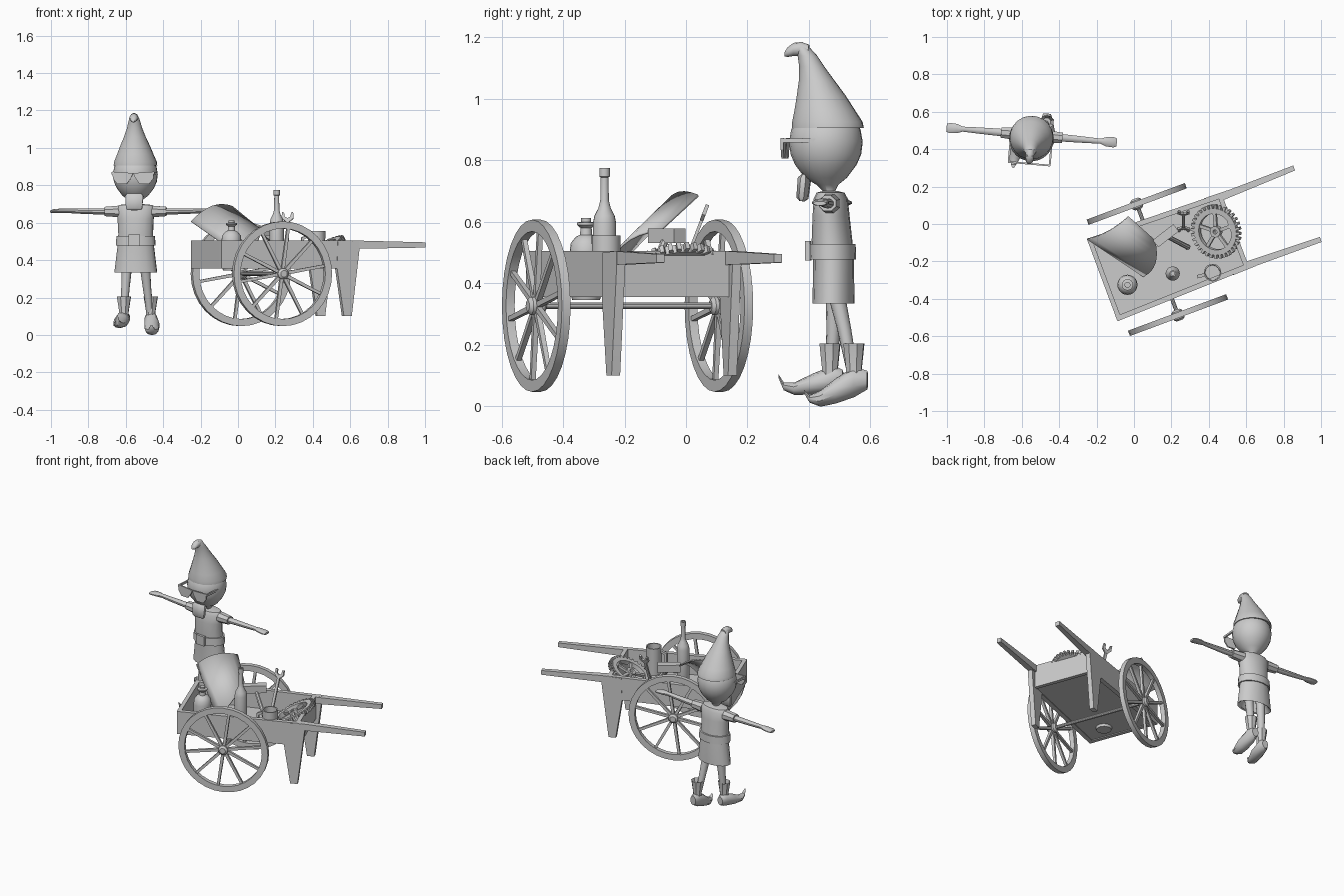
import bpy, bmesh, math
from mathutils import Matrix, Vector

T = Matrix.Translation
def R(deg, ax): return Matrix.Rotation(math.radians(deg), 4, ax)

grey = bpy.data.materials.new("plain grey")
grey.diffuse_color = (0.6, 0.6, 0.6, 1)
CART = T((0.125, -0.19, 0)) @ R(20.4, 'Z')
GNOME = T((-0.547, 0.475, 0)) @ R(-5, 'Z')
I = Matrix.Identity(4)

def finish(name, bm, M=I, smooth=32):
    bmesh.ops.remove_doubles(bm, verts=bm.verts, dist=1e-5)
    bmesh.ops.recalc_face_normals(bm, faces=bm.faces)
    bm.transform(M)
    me = bpy.data.meshes.new(name)
    bm.to_mesh(me)
    bm.free()
    me.materials.append(grey)
    me.shade_smooth()
    me.set_sharp_from_angle(angle=math.radians(smooth))
    ob = bpy.data.objects.new(name, me)
    bpy.context.collection.objects.link(ob)
    return ob

def skin(bm, rings, caps=True, loop=False):
    vs = [[bm.verts.new(p) for p in r] for r in rings]
    n = len(vs[0])
    for a, b in zip(vs, vs[1:] + ([vs[0]] if loop else [])):
        for i in range(n):
            j = (i + 1) % n
            bm.faces.new((a[i], a[j], b[j], b[i]))
    if caps and not loop:
        bm.faces.new(vs[0])
        bm.faces.new(vs[-1])

def loft(name, rings, axis='Z', n=12, M=I, smooth=40):
    """Elliptical rings (x, y, z, half width a, half width b) across an axis."""
    bm = bmesh.new()
    out = []
    for x, y, z, a, b in rings:
        ring = []
        for i in range(n):
            t = 2 * math.pi * (i + 0.5) / n
            c, s = a * math.cos(t), b * math.sin(t)
            d = {'Z': (c, s, 0), 'X': (0, c, s), 'Y': (c, 0, s)}[axis]
            ring.append((x + d[0], y + d[1], z + d[2]))
        out.append(ring)
    skin(bm, out)
    return finish(name, bm, M, smooth)

def lathe(name, prof, n=20, M=I, loop=False):
    bm = bmesh.new()
    skin(bm, [[(r * math.cos(2 * math.pi * i / n), r * math.sin(2 * math.pi * i / n), z)
               for i in range(n)] for r, z in prof], loop=loop)
    return finish(name, bm, M)

def prism(name, pts, y0, y1, M=I):
    """Profile in x, z pushed along y."""
    bm = bmesh.new()
    skin(bm, [[(x, y, z) for x, z in pts] for y in (y0, y1)])
    return finish(name, bm, M)

def box(name, lo, hi, M=I):
    return prism(name, [(lo[0], lo[2]), (hi[0], lo[2]), (hi[0], hi[2]), (lo[0], hi[2])], lo[1], hi[1], M)

def rod(name, p, q, r1, r2, n=10, M=I):
    p, q = Vector(p), Vector(q)
    d = q - p
    bm = bmesh.new()
    bmesh.ops.create_cone(bm, cap_ends=True, segments=n, radius1=r1, radius2=r2, depth=d.length)
    L = T((p + q) / 2) @ d.to_track_quat('Z', 'Y').to_matrix().to_4x4()
    return finish(name, bm, M @ L @ (R(45, 'Z') if n == 4 else I))

# --- cart body ---
for s in (-1, 1):
    side = CART @ T((-0.315, s * 0.235, 0)) @ R(-1.5 * s, 'Z') @ T((0.315, 0, 0))
    prism("side_board", [(-0.315, 0.355), (0.445, 0.355), (0.445, 0.505), (-0.315, 0.505)], 0, -s * 0.028, side)
    prism("cart_leg", [(0.35, 0.36), (0.355, 0.50), (0.48, 0.505), (0.48, 0.46), (0.435, 0.10), (0.39, 0.10)],
          s * 0.002, -s * 0.028, side)
    bm = bmesh.new()
    skin(bm, [[(u, s * a, z0), (u, s * b, z0), (u, s * b, z1), (u, s * a, z1)] for u, a, b, z0, z1 in
              ((0.44, 0.215, 0.175, 0.46, 0.505), (0.856, 0.218, 0.19, 0.467, 0.495))])
    finish("handle", bm, CART)
box("front_board", (-0.315, -0.234, 0.355), (-0.29, 0.234, 0.505), CART)
box("rear_board", (0.42, -0.215, 0.355), (0.445, 0.215, 0.505), CART)
prism("cart_floor", [(-0.30, 0.36), (0.43, 0.36), (0.43, 0.378), (-0.30, 0.378)], -0.212, 0.212, CART)

# --- wheels and axle ---
rod("axle", (0, -0.34, 0.327), (0, 0.34, 0.327), 0.011, 0.011, 10, CART)
for s in (-1, 1):
    W = CART @ T((0, s * 0.317, 0.327)) @ R(90, 'X')
    lathe("wheel_rim", [(0.28, -0.015), (0.28, 0.015), (0.242, 0.015), (0.242, -0.015)], 32, W, True)
    lathe("wheel_hub", [(0.018, -0.03), (0.03, -0.02), (0.03, 0.02), (0.018, 0.03)], 14, W)
    for k in range(10):
        rod("spoke", (0.02, 0, 0), (0.25, 0, 0), 0.013, 0.011, 4, W @ R(36 * k + 10, 'Z'))

# --- gear resting on the rear board ---
G = CART @ T((0.347, 0.031, 0.455)) @ R(-28, 'Y')
lathe("gear_ring", [(0.127, -0.014), (0.127, 0.014), (0.098, 0.014), (0.098, -0.014)], 32, G, True)
lathe("gear_hub", [(0.03, -0.016), (0.03, 0.016), (0.012, 0.016), (0.012, -0.016)], 14, G, True)
for k in range(32):
    box("gear_tooth", (0.122, -0.007, -0.012), (0.146, 0.007, 0.012), G @ R(11.25 * k, 'Z'))
for k in range(5):
    box("gear_spoke", (0.025, -0.009, -0.008), (0.104, 0.009, 0.008), G @ R(72 * k, 'Z'))

# --- curved sheet leaning in the cart ---
P = [Vector(p) for p in ((-0.25, -0.08, 0.605), (-0.03, 0.04, 0.685), (0.05, -0.28, 0.395), (0.11, -0.085, 0.57))]
bulge = (Vector((0, -0.02, 0.042)), Vector((0.035, -0.025, 0.042)))
bm = bmesh.new()
rows = []
for e in (0, 1):
    rows.append([bm.verts.new(P[2 * e].lerp(P[2 * e + 1], i / 8) + bulge[e] * (1 - (i / 4 - 1) ** 2))
                 for i in range(9)])
for i in range(8):
    bm.faces.new((rows[0][i], rows[0][i + 1], rows[1][i + 1], rows[1][i]))
sheet = finish("curved_sheet", bm)
mod = sheet.modifiers.new("thickness", 'SOLIDIFY')
mod.thickness = 0.008
mod.offset = 0

# --- bottle, flask, mug ---
lathe("bottle", [(0.035, 0.378), (0.038, 0.39), (0.038, 0.595), (0.033, 0.62), (0.02, 0.645), (0.014, 0.67),
                 (0.013, 0.745), (0.017, 0.747), (0.017, 0.776), (0.010, 0.776), (0.010, 0.75)], 20,
      T((0.207, -0.265, 0)))
lathe("flask", [(0.045, 0.345), (0.053, 0.37), (0.054, 0.50), (0.050, 0.53), (0.035, 0.55), (0.02, 0.558),
                (0.018, 0.58), (0.03, 0.59), (0.03, 0.598), (0.016, 0.60), (0.016, 0.612)], 20, T((-0.035, -0.325, 0)))
MUG = T((0.42, -0.26, 0)) @ R(195, 'Z')
lathe("mug", [(0.045, 0.378), (0.047, 0.555), (0.040, 0.555), (0.038, 0.395)], 20, MUG)
prism("mug_handle", [(0.04, 0.41), (0.085, 0.43), (0.085, 0.52), (0.04, 0.54), (0.04, 0.525),
                     (0.072, 0.51), (0.072, 0.44), (0.04, 0.425)], -0.009, 0.009, MUG)

# --- hammer and wrench ---
rod("hammer_head", (0.115, -0.105, 0.555), (0.225, -0.02, 0.555), 0.034, 0.034, 4)
rod("hammer_handle", (0.165, -0.06, 0.56), (0.29, -0.125, 0.40), 0.012, 0.014, 8)
WR = T((0.265, 0.02, 0.525)) @ R(-21, 'X')
box("wrench_shaft", (-0.009, -0.005, -0.12), (0.009, 0.005, 0.09), WR)
for s in (-1, 1):
    J = WR @ T((0, 0, s * 0.085 - (0.02 if s < 0 else 0))) @ R(0 if s > 0 else 180, 'Y')
    prism("wrench_jaw", [(-0.01, 0), (0.01, 0), (0.032, 0.02), (0.03, 0.055), (0.018, 0.05), (0.016, 0.028),
                         (0, 0.02), (-0.016, 0.028), (-0.018, 0.05), (-0.03, 0.055), (-0.032, 0.02)],
          -0.006, 0.006, J)

# --- gnome head, hat, beard, glasses ---
loft("head", [(0, -0.02 - d, z, r, r) for d, z, r in
              ((-0.01, 0.66, 0.022), (-0.01, 0.70, 0.02), (-0.005, 0.72, 0.035), (0, 0.743, 0.068), (0, 0.785, 0.1),
               (0, 0.82, 0.115), (0, 0.86, 0.12), (0, 0.90, 0.113), (0, 0.94, 0.09))], n=24, M=GNOME)
loft("hat", [(0, y, z, r, r) for y, z, r in
             ((-0.015, 0.91, 0.105), (-0.013, 0.905, 0.117), (-0.015, 0.925, 0.115), (-0.024, 0.965, 0.098),
              (-0.035, 1.01, 0.08), (-0.05, 1.06, 0.058), (-0.066, 1.105, 0.041), (-0.08, 1.14, 0.032),
              (-0.095, 1.165, 0.024), (-0.11, 1.182, 0.012))], n=20, M=GNOME)
loft("hat_tip", [(0, -0.075, 1.155, 0.022, 0.022), (0, -0.10, 1.163, 0.023, 0.023), (0, -0.125, 1.161, 0.022, 0.022),
                 (0, -0.145, 1.152, 0.018, 0.016), (0, -0.155, 1.145, 0.008, 0.007)], 'Y', M=GNOME)
BEARD = GNOME @ T((0, -0.093, 0.712)) @ R(-6, 'X')
loft("beard", [(0, 0, -0.045, 0.04, 0.008), (0, 0, -0.035, 0.047, 0.02), (0, 0, 0.03, 0.052, 0.022),
               (0, 0, 0.043, 0.042, 0.01)], n=8, M=BEARD)
for s in (-1, 1):
    prism("lens", [(0, 0.865), (s * 0.112, 0.873), (s * 0.108, 0.835), (s * 0.085, 0.806),
                   (s * 0.035, 0.806), (s * 0.012, 0.838)], -0.158, -0.149, GNOME)
    box("glasses_arm", (s * 0.105, -0.155, 0.858), (s * 0.115, -0.03, 0.871), GNOME)

# --- gnome tunic, belt ---
loft("tunic", [(0, y, z, a, b) for y, z, a, b in
               ((0.005, 0.42, 0.06, 0.04), (0.005, 0.34, 0.105, 0.06), (0.005, 0.335, 0.116, 0.068),
                (0.005, 0.48, 0.098, 0.066), (0, 0.54, 0.094, 0.066), (-0.003, 0.62, 0.098, 0.06),
                (-0.004, 0.675, 0.106, 0.055), (-0.005, 0.695, 0.09, 0.045), (-0.006, 0.70, 0.03, 0.025))],
     n=16, M=GNOME)
loft("belt", [(0, 0.002, z, a, b) for z, a, b in
              ((0.478, 0.095, 0.066), (0.478, 0.108, 0.076), (0.528, 0.104, 0.075), (0.528, 0.09, 0.062))],
     n=16, M=GNOME)
box("buckle", (-0.03, -0.085, 0.475), (0.03, -0.07, 0.538), GNOME)

# --- gnome arms ---
for s in (-1, 1):
    loft("sleeve", [(s * 0.085, 0, 0.66, 0.036, 0.034), (s * 0.165, 0, 0.66, 0.03, 0.027),
                    (s * 0.165, 0, 0.66, 0.018, 0.016)], 'X', 8, GNOME)
    loft("arm", [(s * x, 0, z, a, b) for x, z, a, b in
                 ((0.09, 0.66, 0.022, 0.018), (0.20, 0.66, 0.02, 0.016), (0.30, 0.662, 0.017, 0.014),
                  (0.37, 0.664, 0.014, 0.012), (0.40, 0.664, 0.026, 0.012), (0.44, 0.662, 0.029, 0.010),
                  (0.457, 0.66, 0.022, 0.007))], 'X', 10, GNOME)

# --- gnome legs and boots ---
loft("left_leg", [(-0.045, 0.005, 0.40, 0.03, 0.03), (-0.055, 0, 0.25, 0.023, 0.023),
                  (-0.062, -0.01, 0.10, 0.018, 0.018)], n=10, M=GNOME)
loft("right_leg", [(0.045, 0.01, 0.40, 0.03, 0.03), (0.057, 0.045, 0.25, 0.023, 0.023),
                   (0.072, 0.075, 0.10, 0.018, 0.018)], n=10, M=GNOME)
for name, x, y in (("left", -0.062, -0.012), ("right", 0.074, 0.078)):
    loft(name + "_boot_cuff", [(x, y, 0.08, 0.028, 0.03), (x, y, 0.12, 0.026, 0.027), (x, y, 0.205, 0.04, 0.036),
                               (x, y, 0.15, 0.022, 0.022)], n=8, M=GNOME)
loft("left_boot", [(-0.065, 0.03, 0.09, 0.02, 0.028), (-0.065, 0, 0.09, 0.035, 0.043), (-0.072, -0.07, 0.072, 0.04, 0.034),
                   (-0.08, -0.13, 0.057, 0.03, 0.02), (-0.083, -0.165, 0.065, 0.014, 0.013),
                   (-0.084, -0.182, 0.098, 0.005, 0.006)], 'Y', 10, GNOME)
loft("right_boot", [(0.072, 0.122, 0.085, 0.022, 0.03), (0.075, 0.08, 0.08, 0.035, 0.05), (0.085, 0.02, 0.05, 0.042, 0.041),
                    (0.09, -0.03, 0.025, 0.035, 0.0263), (0.092, -0.065, 0.024, 0.018, 0.012),
                    (0.092, -0.083, 0.048, 0.006, 0.006)], 'Y', 10, GNOME)
